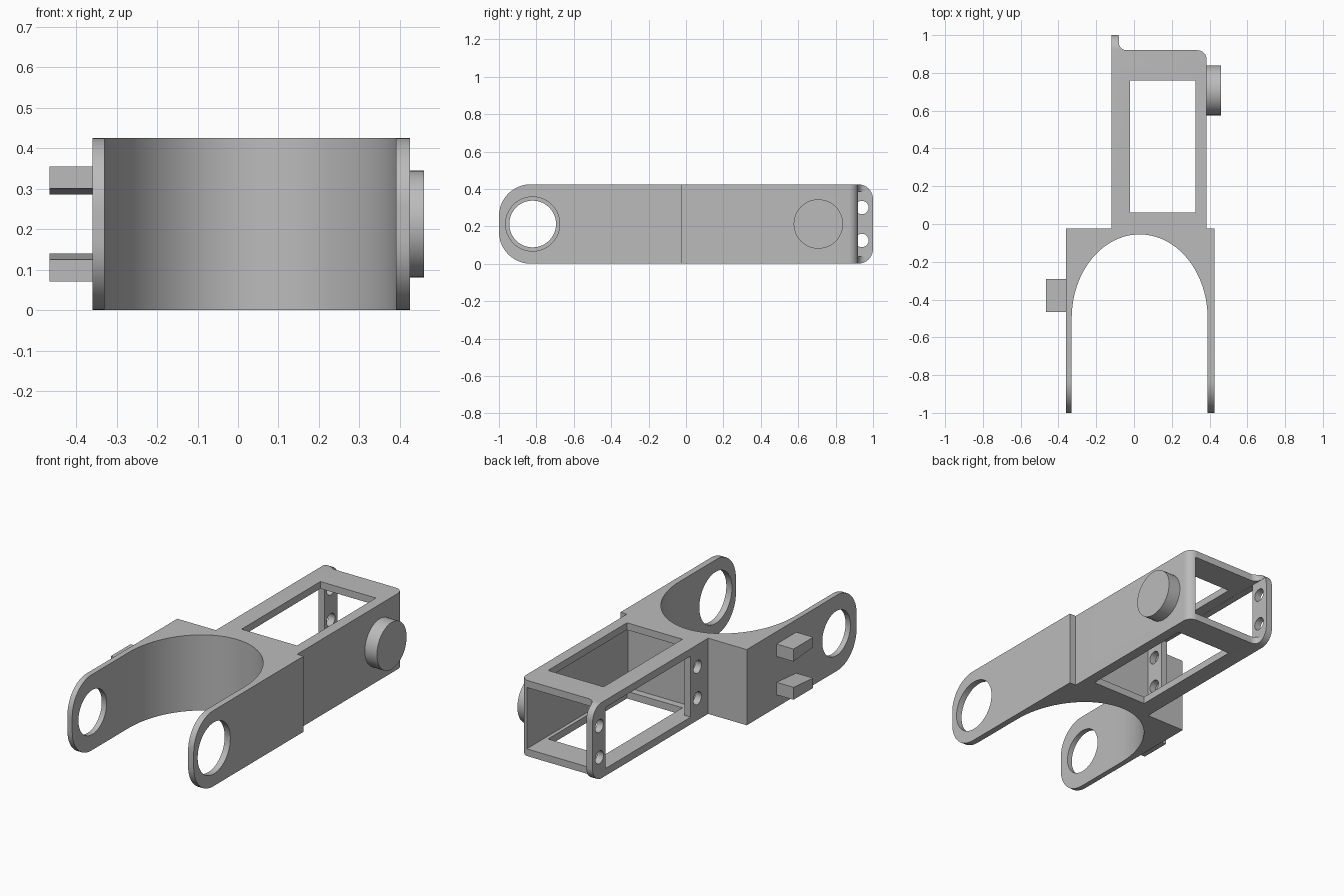
import bpy, bmesh
from math import sin, cos, pi
from mathutils import Vector

cube = bpy.data.objects.get("Cube")
if cube:
    bpy.data.objects.remove(cube, do_unlink=True)

grey = bpy.data.materials.new("plain_grey")
grey.use_nodes = True
colour = (0.5, 0.5, 0.5, 1)
grey.diffuse_color = colour
grey.node_tree.nodes["Principled BSDF"].inputs["Base Color"].default_value = colour

H = 0.425          # overall height
MID = H / 2


def arc(cx, cy, rx, ry, start, end, steps):
    """Points on an elliptical arc, angles in half turns."""
    angles = [pi * (start + (end - start) * i / steps) for i in range(steps + 1)]
    return [(cx + rx * cos(a), cy + ry * sin(a)) for a in angles]


def prism(name, points, axis, low, high):
    """Extrude an (x, y) outline along z, or a (y, z) outline along x."""
    def place(p, d):
        return (p[0], p[1], d) if axis == "z" else (d, p[0], p[1])
    bm = bmesh.new()
    face = bm.faces.new([bm.verts.new(place(p, low)) for p in points])
    side = bmesh.ops.extrude_face_region(bm, geom=[face])["geom"]
    shift = Vector(place((0, 0), high - low))
    bmesh.ops.translate(bm, vec=shift, verts=[v for v in side if isinstance(v, bmesh.types.BMVert)])
    bmesh.ops.recalc_face_normals(bm, faces=bm.faces)
    mesh = bpy.data.meshes.new(name)
    bm.to_mesh(mesh)
    bm.free()
    mesh.materials.append(grey)
    obj = bpy.data.objects.new(name, mesh)
    bpy.context.collection.objects.link(obj)
    return obj


def box(name, x0, x1, y0, y1, z0, z1):
    return prism(name, [(x0, y0), (x1, y0), (x1, y1), (x0, y1)], "z", z0, z1)


def disc(name, y, z, r, x0, x1, sides=48):
    return prism(name, arc(y, z, r, r, 0, 2, sides)[:-1], "x", x0, x1)


def activate(obj):
    bpy.ops.object.select_all(action="DESELECT")
    obj.select_set(True)
    bpy.context.view_layer.objects.active = obj


def cut(target, cutter, operation="DIFFERENCE"):
    cutter.hide_render = True
    activate(target)
    mod = target.modifiers.new("cut", "BOOLEAN")
    mod.operation, mod.solver, mod.object = operation, "EXACT", cutter
    bpy.ops.object.modifier_apply(modifier=mod.name)
    bpy.data.objects.remove(cutter, do_unlink=True)


def smooth(obj):
    activate(obj)
    bpy.ops.object.shade_smooth_by_angle(angle=pi / 6)


# Fork and frame share one plan outline
outline = [(-0.36, -1), (-0.33, -1)]
outline += arc(0.03, -0.5, 0.36, 0.445, 1, 0, 40)              # curved throat
outline += [(0.39, -1), (0.425, -1), (0.425, -0.025), (0.385, -0.025)]
outline += arc(0.335, 0.87, 0.05, 0.05, 0, 0.5, 8)             # rounded back corner
outline += arc(-0.04, 0.96, 0.04, 0.04, 1.5, 1, 8)             # fillet into the tab
outline += [(-0.08, 1), (-0.12, 1), (-0.12, -0.025), (-0.36, -0.025)]
bracket = prism("fork_and_frame", outline, "z", 0, H)

# Rounded ends seen from the side
R, r = 0.17, 0.08
silhouette = (arc(-1 + R, R, R, R, 1, 1.5, 12) + arc(1 - r, r, r, r, 1.5, 2, 10)
              + arc(1 - r, H - r, r, r, 0, 0.5, 10) + arc(-1 + R, H - R, R, R, 0.5, 1, 12))
cut(bracket, prism("end_rounding", silhouette, "x", -0.6, 0.6), "INTERSECT")

# Hollow frame: cavity open at the back, windows above, below and at the side
cut(bracket, box("cavity", -0.081, 0.345, 0.02, 1.1, 0.04, H - 0.04))
cut(bracket, box("vertical_window", -0.02, 0.325, 0.06, 0.76, -0.1, H + 0.1))
cut(bracket, box("side_window", -0.2, 0.0, 0.13, 0.885, 0.041, H - 0.041))

# Arm holes, the left one wider
cut(bracket, disc("left_arm_hole", -0.82, MID, 0.145, 0.35, 0.5))
cut(bracket, disc("right_arm_hole", -0.82, MID, 0.125, -0.4, -0.3))

# Screw holes in the two posts
for y in (0.07, 0.94):
    for z in (MID - 0.088, MID + 0.088):
        cut(bracket, disc("screw_hole", y, z, 0.036, -0.2, -0.05, 24))
smooth(bracket)

# Round boss on the left wall
smooth(disc("side_boss", 0.7075, MID, 0.132, 0.375, 0.46))

# Pair of tapered pegs on the right arm, mirrored about mid height
for name, s in (("upper_peg", 1), ("lower_peg", -1)):
    profile = [(-0.465, 0.0875), (-0.29, 0.0725), (-0.29, 0.1425), (-0.465, 0.1425)]
    prism(name, [(y, MID + s * z) for y, z in profile], "x", -0.465, -0.35)
